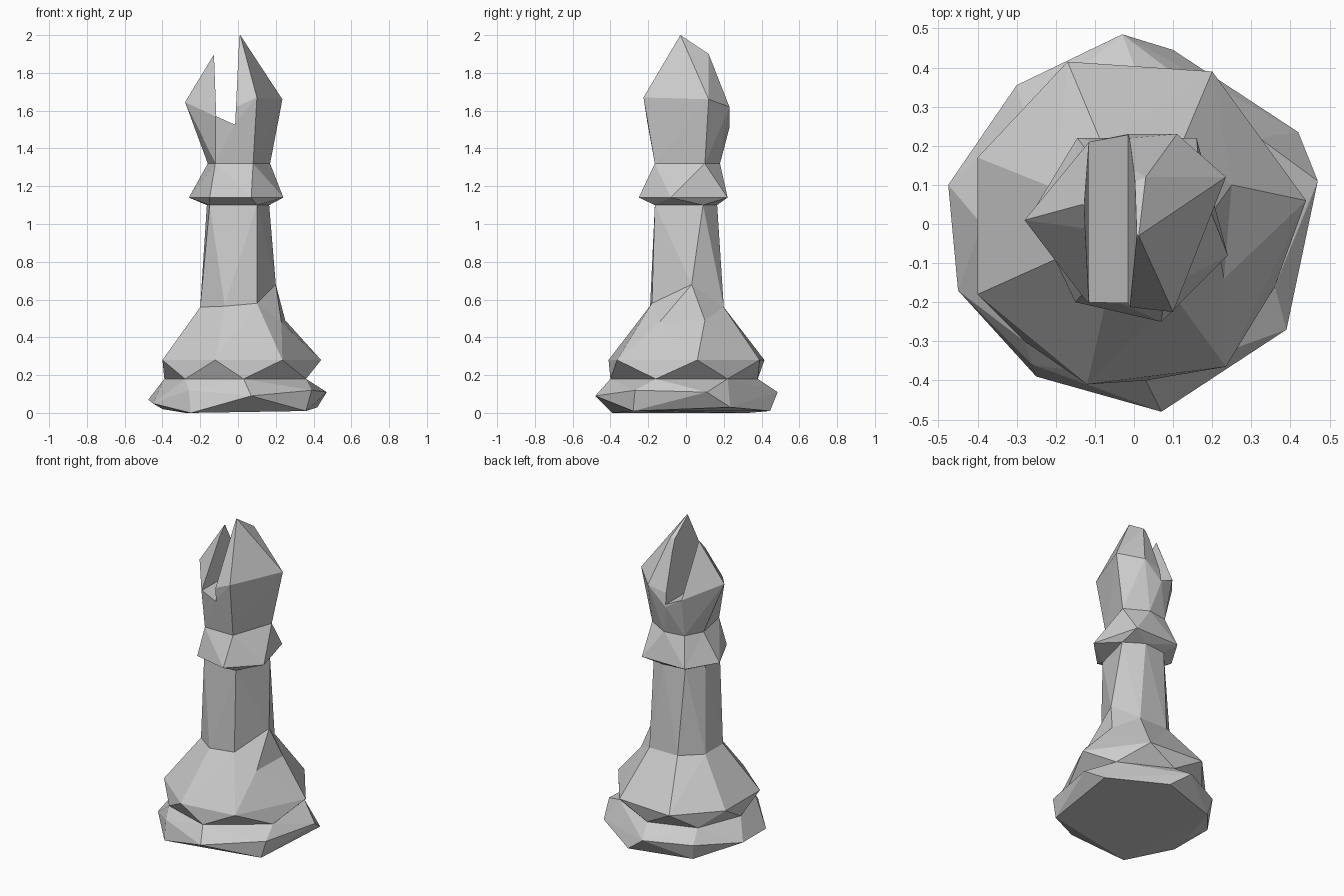
import bpy, bmesh, math

if "Cube" in bpy.data.objects:
    bpy.data.objects.remove(bpy.data.objects["Cube"])


def finish(name, bm):
    me = bpy.data.meshes.new(name)
    bm.to_mesh(me)
    bm.free()
    ob = bpy.data.objects.new(name, me)
    bpy.context.collection.objects.link(ob)
    return ob


def ring(z, pts):
    return [(x, y, z) for x, y in pts]


def angle(loop, k):
    """Direction of the k-th corner, counted on past full turns."""
    n = len(loop)
    v = loop[k % n].co
    return math.atan2(v.y, v.x) + 2 * math.pi * (k // n)


def loft(name, rings):
    """Faceted skin through rings of differing side counts, bottom to top."""
    bm = bmesh.new()
    loops = []
    for r in rings:
        r = sorted(r, key=lambda p: math.atan2(p[1], p[0]))
        loops.append([bm.verts.new(p) for p in r])
    for a, b in zip(loops, loops[1:]):
        n, m = len(a), len(b)
        s = min(range(-2, m - 2), key=lambda k: abs(angle(b, k) - angle(a, 0)))
        i = j = 0
        while i < n or j < m:
            p, q = a[i % n], b[(s + j) % m]
            p2, q2 = a[(i + 1) % n], b[(s + j + 1) % m]
            mid_a = angle(a, i) + angle(a, i + 1)
            mid_b = angle(b, s + j) + angle(b, s + j + 1)
            if j >= m or (i < n and mid_a <= mid_b):
                bm.faces.new((p, p2, q))
                i += 1
            else:
                bm.faces.new((p, q2, q))
                j += 1
    bmesh.ops.remove_doubles(bm, verts=bm.verts[:], dist=0.0005)
    return finish(name, bm)


def hull(name, pts):
    bm = bmesh.new()
    for p in pts:
        bm.verts.new(p)
    bmesh.ops.convex_hull(bm, input=bm.verts[:])
    loose = [v for v in bm.verts if not v.link_faces]
    bmesh.ops.delete(bm, geom=loose, context='VERTS')
    bmesh.ops.recalc_face_normals(bm, faces=bm.faces[:])
    return finish(name, bm)


def open_cap(ob, lo, hi):
    """Remove hidden faces lying wholly inside a height band."""
    bm = bmesh.new()
    bm.from_mesh(ob.data)
    caps = [f for f in bm.faces if all(lo < v.co.z < hi for v in f.verts)]
    bmesh.ops.delete(bm, geom=caps, context='FACES')
    bm.to_mesh(ob.data)
    bm.free()


# shared cross-sections
waist = ring(0.18, [(.01, .38), (.32, .22), (.36, -.16), (.03, -.40),
                    (-.28, -.30), (-.39, 0), (-.28, .28)])
shaft_top = ring(1.10, [(.165, .09), (.10, -.165), (-.15, -.13),
                        (-.165, .04), (-.10, .15), (.05, .165)])
neck = ring(1.32, [(-.12, -.165), (.08, -.165), (.17, .10),
                   (.03, .18), (-.10, .16), (-.16, .05)])

# foot
foot = hull("foot", waist + [
    (-.475, .10, .07), (-.45, -.17, .05), (-.25, -.39, .0), (-.26, -.36, .12),
    (.07, -.48, .09), (.39, -.27, .12), (.36, -.28, .01), (.47, .11, .11),
    (.42, .235, .03), (.10, .445, .01), (-.03, .485, .11), (-.30, .355, .10),
    (-.28, .33, .0), (-.40, .0, .02)])
open_cap(foot, 0.165, 0.25)

# flared skirt and shaft, with two dents on the right side
shoulder = ring(.28, [(-.17, .415), (.20, .39), (.44, .06), (.235, -.365),
                      (-.12, -.41), (-.40, -.18), (-.40, .17)])
low_base = [(-.07, -.19, .565), (.10, -.18, .58), (.12, .20, .56),
            (-.08, .20, .56), (-.20, .09, .56), (-.20, -.09, .56)]
dents = [(.23, -.14, .48), (.25, .10, .49)]
loft("skirt_and_shaft", [waist, shoulder, low_base + dents,
                         low_base + [(.20, .03, .68)], shaft_top])

# collar
flange = ring(1.14, [(-.15, -.20), (.07, -.25), (.24, -.08),
                     (.16, .22), (-.145, .22), (-.26, .03)])
loft("collar", [shaft_top, flange, neck])

# pointed head
head = hull("head", neck + [
    (-.28, .01, 1.645), (-.12, -.20, 1.57), (-.01, -.205, 1.54), (.10, -.225, 1.67),
    (.235, .12, 1.66), (.11, .23, 1.62), (-.015, .23, 1.51),
    (-.115, .21, 1.57), (.012, -.03, 2.0), (.03, .12, 1.90), (-.132, .05, 1.89)])

# slot through the head
profile = [(-.115, 1.57), (-.015, 1.525), (.012, 2.1), (-.135, 2.1)]
cutter = hull("slot_cutter", [(x, y, z) for x, z in profile for y in (-.5, .5)])
cutter.hide_render = True
mod = head.modifiers.new("slot", 'BOOLEAN')
mod.operation = 'DIFFERENCE'
mod.solver = 'EXACT'
mod.object = cutter
bpy.context.view_layer.objects.active = head
bpy.ops.object.modifier_apply(modifier=mod.name)
bpy.data.objects.remove(cutter)
open_cap(head, 1.30, 1.34)
